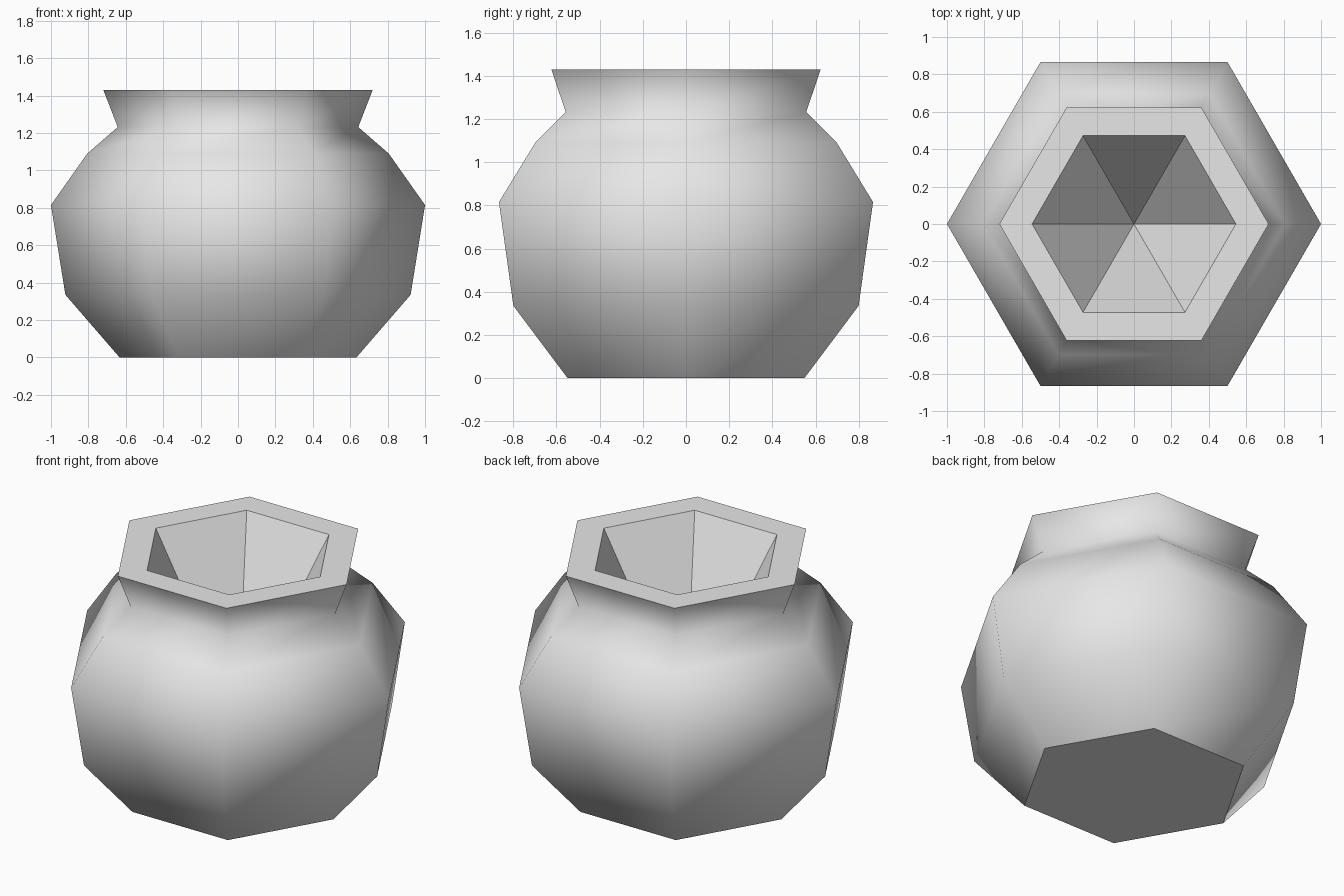
import bpy, bmesh
from math import cos, sin, tau

cube = bpy.data.objects.get("Cube")
if cube:
    bpy.data.objects.remove(cube, do_unlink=True)

SIDES = 6
# Outer wall profile from foot to lip: (radius, height)
PROFILE = [(0.633, 0), (0.923, 0.335), (1.0, 0.815),
           (0.806, 1.09), (0.643, 1.232), (0.72, 1.43)]
TOP = PROFILE[-1][1]
MOUTH_RADIUS = 0.545
CAVITY_DEPTH = 0.97

clay = bpy.data.materials.new("pale_grey")
clay.use_nodes = True
colour = (0.8, 0.8, 0.8, 1)
clay.diffuse_color = colour
clay.node_tree.nodes["Principled BSDF"].inputs["Base Color"].default_value = colour

bm = bmesh.new()


def ring(radius, z):
    return [bm.verts.new((radius * cos(tau * i / SIDES), radius * sin(tau * i / SIDES), z))
            for i in range(SIDES)]


def bridge(low, high, smooth):
    for i in range(SIDES):
        j = (i + 1) % SIDES
        bm.faces.new((low[i], low[j], high[j], high[i])).smooth = smooth


# Smooth outer wall with a flat base
rings = [ring(r, z) for r, z in PROFILE]
for low, high in zip(rings, rings[1:]):
    bridge(low, high, True)
bm.faces.new(rings[0][::-1])

# Flat lip and faceted pointed cavity
mouth = ring(MOUTH_RADIUS, TOP)
bridge(rings[-1], mouth, False)
apex = bm.verts.new((0, 0, TOP - CAVITY_DEPTH))
for i in range(SIDES):
    bm.faces.new((mouth[i], mouth[(i + 1) % SIDES], apex))

# Keep foot and lip edges crisp
for loop in (rings[0], rings[-1], mouth):
    for i in range(SIDES):
        bm.edges.get((loop[i], loop[(i + 1) % SIDES])).smooth = False

bmesh.ops.recalc_face_normals(bm, faces=bm.faces)
mesh = bpy.data.meshes.new("pot")
bm.to_mesh(mesh)
bm.free()
mesh.materials.append(clay)
pot = bpy.data.objects.new("pot", mesh)
bpy.context.collection.objects.link(pot)
